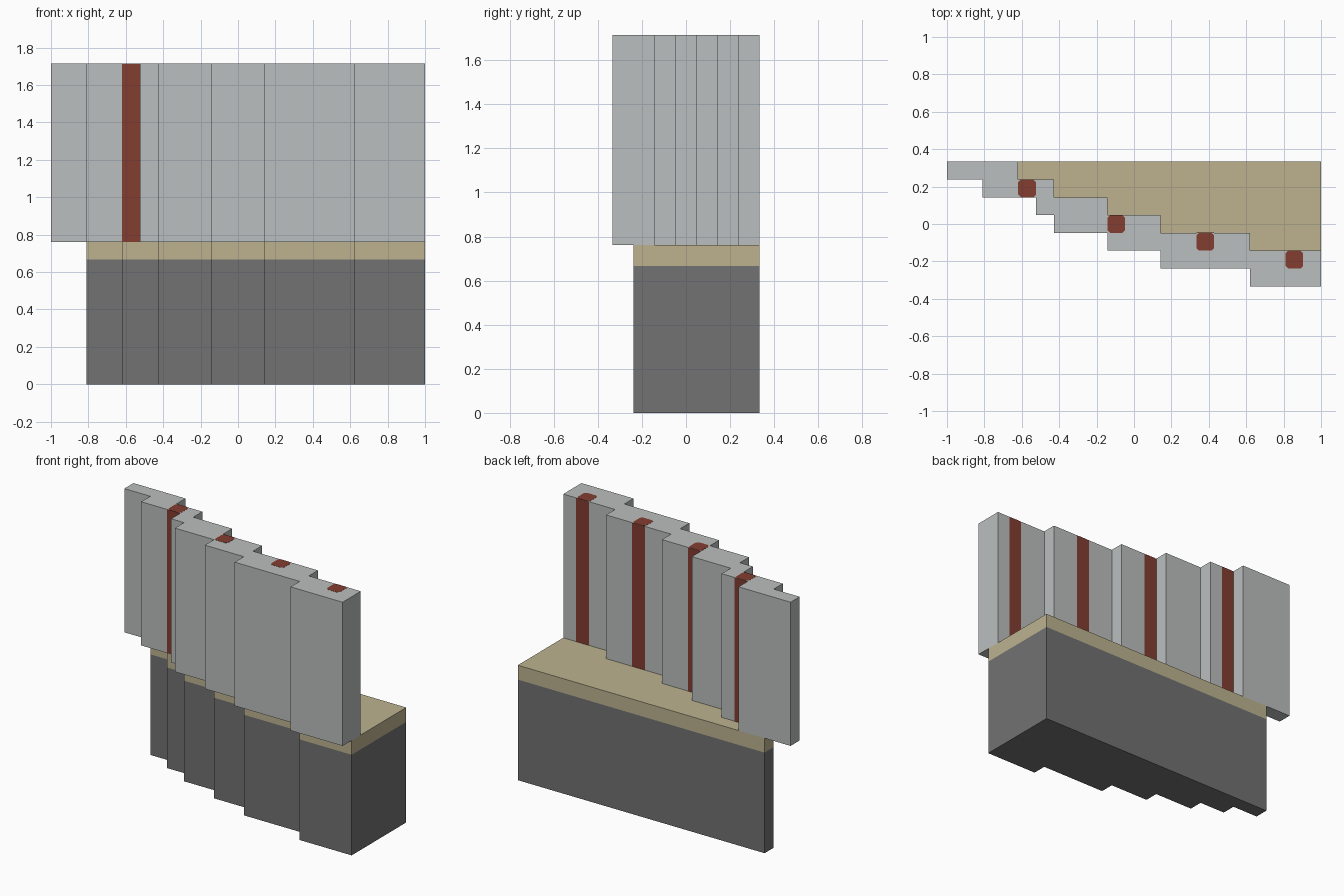
import bpy
import bmesh

if "Cube" in bpy.data.objects:
    bpy.data.objects.remove(bpy.data.objects["Cube"], do_unlink=True)

U = 2 / 21            # building module
WIDTH, DEPTH = 21, 7  # plan size in modules
BASE_TOP, LEDGE_TOP, WALL_TOP = 7, 8, 18
SKIN = 0.01           # tiny outset, in modules, for inlaid colour


def material(name, rgb):
    mat = bpy.data.materials.new(name)
    mat.use_nodes = True
    colour = (*rgb, 1.0)
    mat.diffuse_color = colour
    mat.node_tree.nodes["Principled BSDF"].inputs["Base Color"].default_value = colour
    return mat


pale_grey = material("pale_grey", (0.50, 0.52, 0.52))
tan = material("tan", (0.51, 0.45, 0.28))
dark_grey = material("dark_grey", (0.168, 0.168, 0.168))
brick_red = material("brick_red", (0.227, 0.048, 0.031))


def prism(name, outline, z0, z1, mat):
    """Extrude a plan outline; columns run to +x, rows run from the back to the front."""
    bm = bmesh.new()
    verts = [bm.verts.new(((c - WIDTH / 2) * U, (DEPTH / 2 - r) * U, z0 * U))
             for c, r in outline]
    face = bm.faces.new(verts)
    top = bmesh.ops.extrude_face_region(bm, geom=[face])["geom"]
    bmesh.ops.translate(bm, vec=(0, 0, (z1 - z0) * U),
                        verts=[g for g in top if isinstance(g, bmesh.types.BMVert)])
    bmesh.ops.recalc_face_normals(bm, faces=bm.faces)
    mesh = bpy.data.meshes.new(name)
    bm.to_mesh(mesh)
    bm.free()
    mesh.materials.append(mat)
    obj = bpy.data.objects.new(name, mesh)
    bpy.context.collection.objects.link(obj)
    return obj


def stairs(edges, first_row):
    """Zigzag line that steps one row forward at every column in edges."""
    line = []
    for i, (a, b) in enumerate(zip(edges, edges[1:])):
        line += [(a, first_row + i), (b, first_row + i)]
    return line


back_line = stairs([0, 4, 6, 9, 12, 17, WIDTH], 0)
front_line = stairs([0, 2, 5, 6, 9, 12, 17, WIDTH], 1)
base_line = stairs([2, 4, 6, 9, 12, 17, WIDTH], 1)

# Stepped plinth with a ledge of the same plan
base_plan = base_line + [(WIDTH, 0), (2, 0)]
prism("plinth", base_plan, 0, BASE_TOP, dark_grey)
prism("ledge", base_plan, BASE_TOP, LEDGE_TOP, tan)

# Zigzag wall overhanging the plinth
prism("wall", back_line + front_line[::-1], LEDGE_TOP, WALL_TOP, pale_grey)

# Posts set flush in the wall, each with a clipped-corner top
CUT = 0.15
for i, (c, r) in enumerate([(4, 1), (9, 3), (14, 4), (19, 5)], 1):
    square = [(c, r - SKIN), (c + 1, r - SKIN), (c + 1, r + 1 + SKIN), (c, r + 1 + SKIN)]
    prism(f"post_{i}", square, LEDGE_TOP, WALL_TOP - SKIN, brick_red)
    octagon = [(c + CUT, r), (c + 1 - CUT, r), (c + 1, r + CUT), (c + 1, r + 1 - CUT),
               (c + 1 - CUT, r + 1), (c + CUT, r + 1), (c, r + 1 - CUT), (c, r + CUT)]
    prism(f"post_top_{i}", octagon, WALL_TOP - SKIN, WALL_TOP + SKIN, brick_red)
